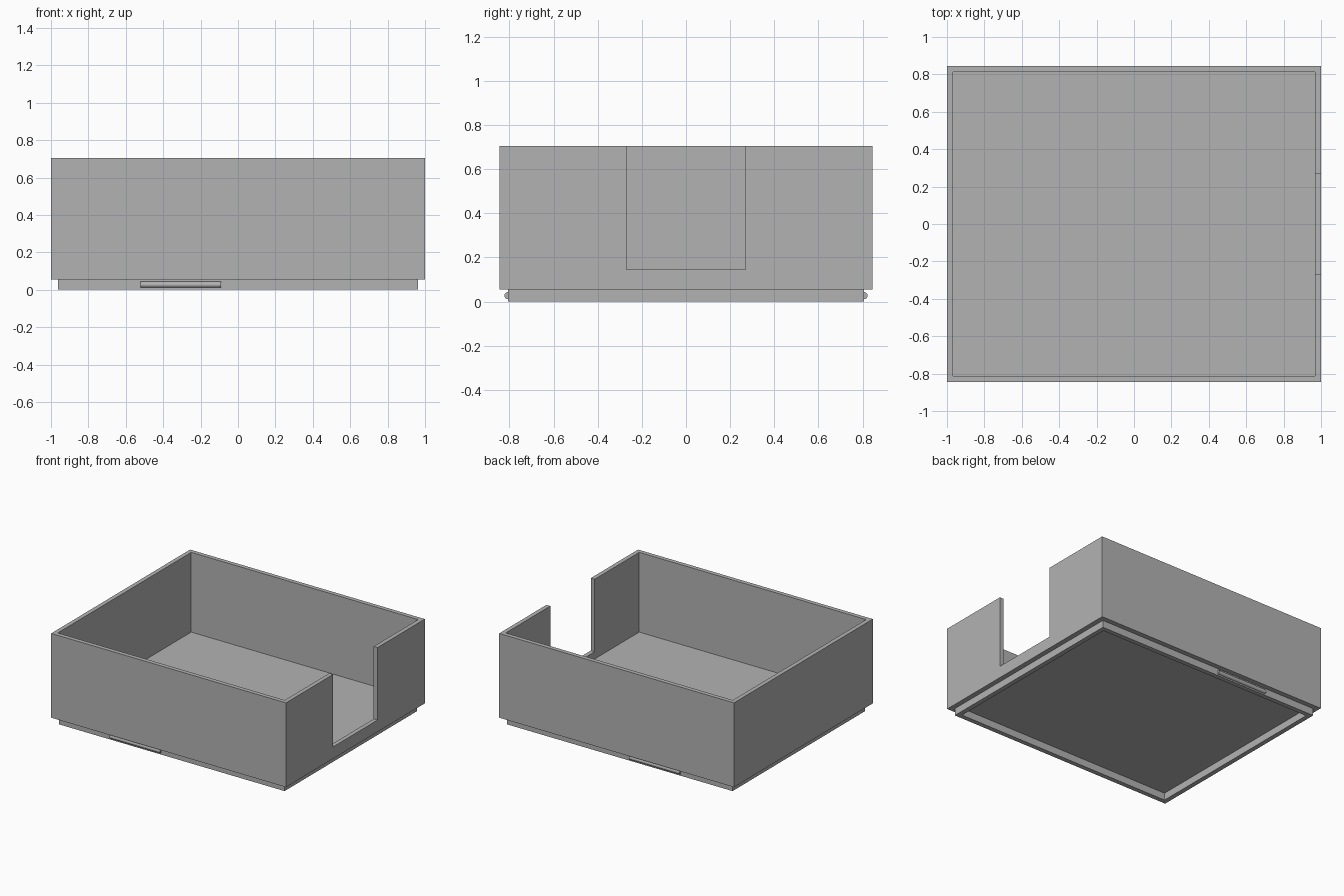
import bpy
import bmesh
import math
from mathutils import Matrix

default_cube = bpy.data.objects.get("Cube")
if default_cube:
    bpy.data.objects.remove(default_cube, do_unlink=True)

# Overall sizes
HALF_X, HALF_Y = 1.0, 0.845
TOP, LIP_TOP, FLOOR = 0.704, 0.055, 0.09
WALL = 0.033
LIP_GAP, LIP_WALL = 0.038, 0.036

grey = bpy.data.materials.new("plain grey")
grey.use_nodes = True
grey.diffuse_color = (0.45, 0.45, 0.45, 1)
grey.node_tree.nodes["Principled BSDF"].inputs["Base Color"].default_value = grey.diffuse_color


def add_object(name, bm):
    mesh = bpy.data.meshes.new(name)
    bm.to_mesh(mesh)
    bm.free()
    mesh.materials.append(grey)
    obj = bpy.data.objects.new(name, mesh)
    bpy.context.collection.objects.link(obj)
    return obj


def box(name, low, high):
    bm = bmesh.new()
    size = [b - a for a, b in zip(low, high)]
    centre = [(a + b) / 2 for a, b in zip(low, high)]
    bmesh.ops.create_cube(bm, size=1, matrix=Matrix.Translation(centre) @ Matrix.Diagonal((*size, 1)))
    return add_object(name, bm)


def inset_box(name, inset, z_low, z_high):
    x, y = HALF_X - inset, HALF_Y - inset
    return box(name, (-x, -y, z_low), (x, y, z_high))


def cut(target, cutter):
    cutter.hide_render = True
    mod = target.modifiers.new("cut", "BOOLEAN")
    mod.operation = "DIFFERENCE"
    mod.solver = "EXACT"
    mod.object = cutter
    bpy.context.view_layer.objects.active = target
    bpy.ops.object.modifier_apply(modifier=mod.name)
    bpy.data.objects.remove(cutter, do_unlink=True)


# Open tray with an access notch in its left wall
tray = inset_box("tray", 0, LIP_TOP, TOP)
cut(tray, inset_box("cavity_cutter", WALL, FLOOR, TOP + 0.2))
cut(tray, box("notch_cutter", (0.9, -0.27, 0.146), (1.1, 0.27, TOP + 0.2)))

# Stacking lip frame under the tray
lip = inset_box("stacking_lip", LIP_GAP, 0, LIP_TOP)
cut(lip, inset_box("lip_cutter", LIP_GAP + LIP_WALL, -0.1, LIP_TOP + 0.1))

# Half-round snap beads on the front and back of the lip
BEAD_X, BEAD_Z, BEAD_R, STEPS = (-0.52, -0.09), 0.027, 0.016, 12
for name, side in (("front_snap_bead", -1), ("back_snap_bead", 1)):
    bm = bmesh.new()
    profile = []
    for i in range(STEPS + 1):
        a = math.pi * (i / STEPS - 0.5)
        y = side * (HALF_Y - LIP_GAP + BEAD_R * math.cos(a))
        profile.append(bm.verts.new((BEAD_X[0], y, BEAD_Z + BEAD_R * math.sin(a))))
    face = bm.faces.new(profile)
    new = bmesh.ops.extrude_face_region(bm, geom=[face], use_keep_orig=True)["geom"]
    moved = [v for v in new if isinstance(v, bmesh.types.BMVert)]
    bmesh.ops.translate(bm, verts=moved, vec=(BEAD_X[1] - BEAD_X[0], 0, 0))
    bmesh.ops.recalc_face_normals(bm, faces=bm.faces)
    bead = add_object(name, bm)
    bpy.ops.object.select_all(action="DESELECT")
    bead.select_set(True)
    bpy.context.view_layer.objects.active = bead
    bpy.ops.object.shade_smooth_by_angle(angle=math.radians(30))
